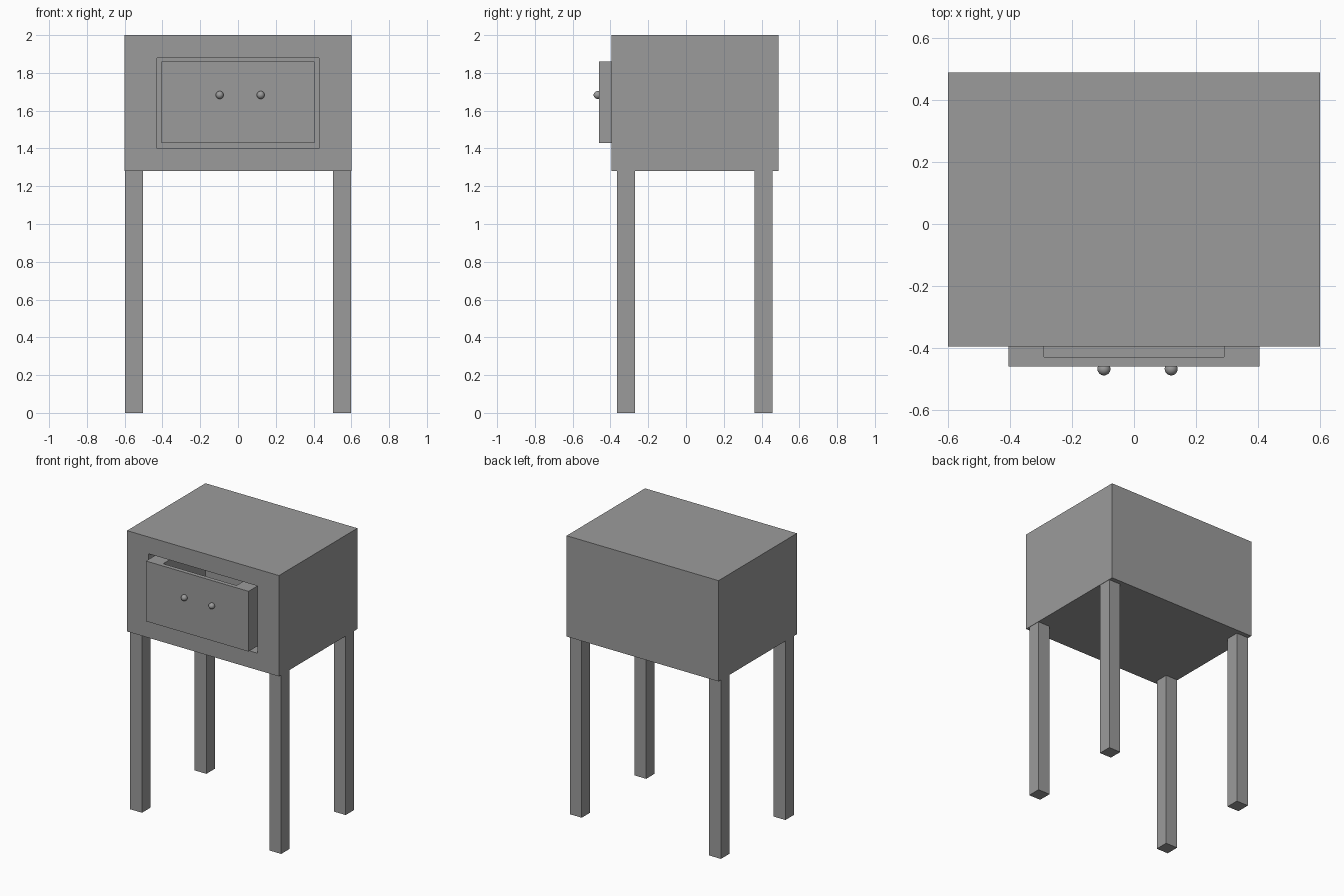
import bpy
import bmesh
from mathutils import Vector

cube = bpy.data.objects.get("Cube")
if cube:
    bpy.data.objects.remove(cube, do_unlink=True)

# One plain grey for the whole piece
grey = bpy.data.materials.new("plain grey")
grey.use_nodes = True
colour = (0.33, 0.33, 0.33, 1)
grey.diffuse_color = colour
grey.node_tree.nodes["Principled BSDF"].inputs["Base Color"].default_value = colour


def finish(name, bm):
    mesh = bpy.data.meshes.new(name)
    bm.to_mesh(mesh)
    bm.free()
    mesh.materials.append(grey)
    obj = bpy.data.objects.new(name, mesh)
    bpy.context.collection.objects.link(obj)
    return obj


def box(name, low, high, cavity=None, opening=None):
    """Box between two corners; a cavity is sunk through its opening side."""
    low, high = Vector(low), Vector(high)
    bm = bmesh.new()
    bmesh.ops.create_cube(bm, size=1)
    for v in bm.verts:
        v.co = [high[i] if v.co[i] > 0 else low[i] for i in range(3)]
    bm.normal_update()
    if cavity:
        direction = Vector(opening)
        face = max(bm.faces, key=lambda f: f.normal.dot(direction))
        middle = (low + high) / 2
        rim = face.calc_center_median()
        axis = max(range(3), key=lambda i: abs(direction[i]))
        # First inset makes the rim, second one becomes the cavity floor
        for sunk in (False, True):
            bmesh.ops.inset_individual(bm, faces=[face], thickness=0.01)
            for v in face.verts:
                co = [cavity[1][i] if v.co[i] > middle[i] else cavity[0][i]
                      for i in range(3)]
                if sunk:
                    co[axis] = cavity[1 if direction[axis] < 0 else 0][axis]
                else:
                    co[axis] = rim[axis]
                v.co = co
        bm.normal_update()
    return finish(name, bm)


# Cabinet with a recess for the drawer
box("cabinet_body", (-0.6, -0.395, 1.28), (0.6, 0.49, 2),
    cavity=((-0.43, -0.395, 1.40), (0.43, 0.4, 1.88)), opening=(0, -1, 0))

# Partly open drawer, hollow from above
box("drawer", (-0.405, -0.46, 1.43), (0.405, 0.15, 1.86),
    cavity=((-0.29, -0.43, 1.48), (0.29, 0.05, 1.86)), opening=(0, 0, 1))

# Four square legs
for side, x in (("right", -0.55), ("left", 0.55)):
    for end, y in (("front", -0.317), ("back", 0.41)):
        box(f"{end}_{side}_leg", (x - 0.047, y - 0.048, 0),
            (x + 0.047, y + 0.048, 1.28))

# Round drawer knobs
for side, x in (("right", -0.097), ("left", 0.12)):
    bm = bmesh.new()
    bmesh.ops.create_uvsphere(bm, u_segments=24, v_segments=14, radius=0.021)
    for f in bm.faces:
        f.smooth = True
    knob = finish(f"{side}_drawer_knob", bm)
    knob.location = (x, -0.468, 1.683)
